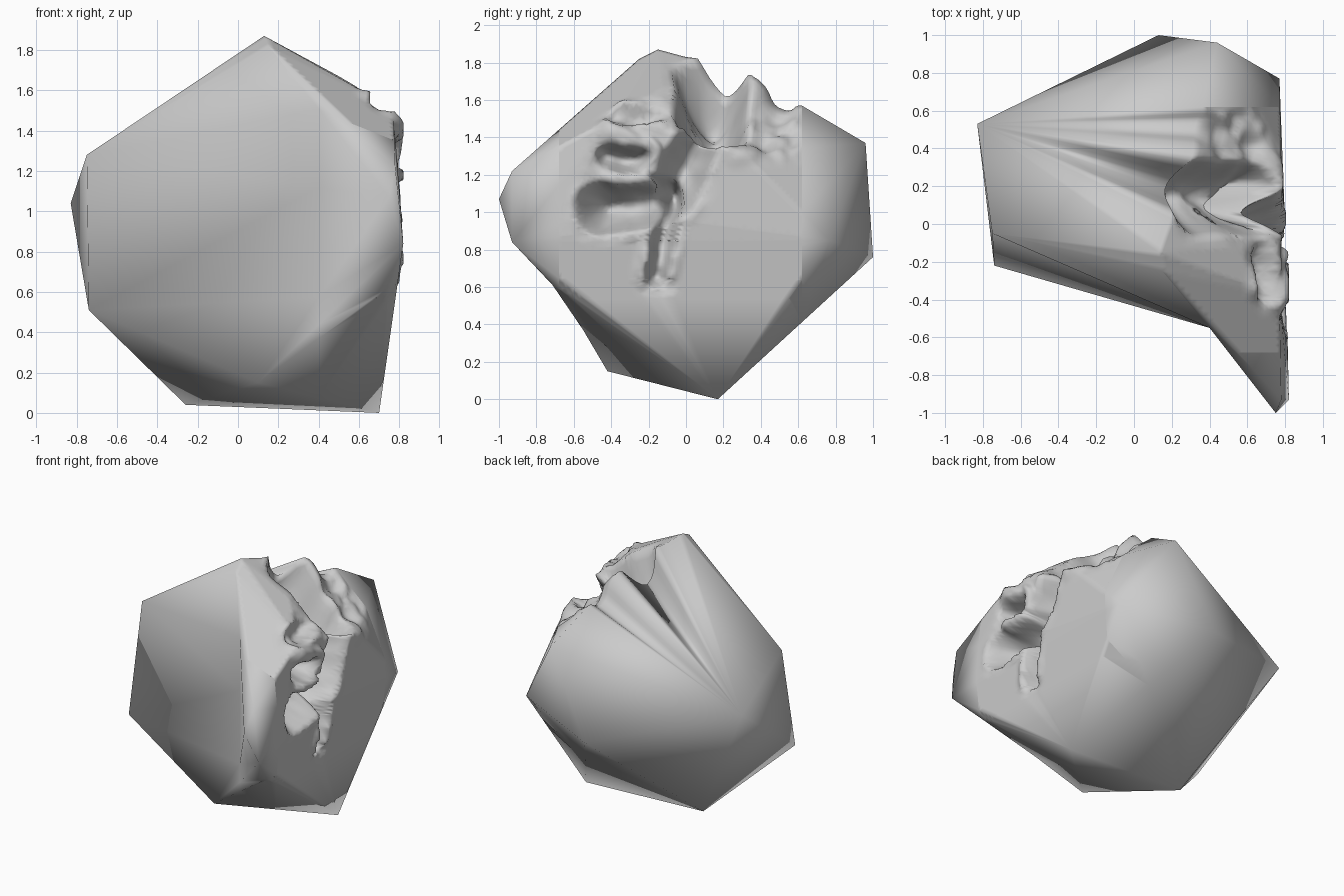
import bpy, bmesh
from mathutils import Vector, noise
from mathutils.geometry import intersect_point_line

if "Cube" in bpy.data.objects:
    bpy.data.objects.remove(bpy.data.objects["Cube"])

# Corner points of the boulder
CORNERS = [
    (0.13, -0.15, 1.87), (-0.75, -0.05, 1.28), (-0.74, -0.22, 0.51),
    (-0.83, 0.53, 1.04), (-0.26, 0.17, 0.04), (0.10, -0.42, 0.15),
    (0.70, 0.17, 0.0), (0.77, 0.77, 0.85), (0.44, 0.96, 1.37),
    (0.13, 1.0, 0.76), (0.75, -1.0, 1.07), (0.82, -0.93, 0.84),
    (0.74, -0.72, 0.62), (0.78, -0.93, 1.22), (0.77, -0.38, 1.51),
    (0.30, 0.33, 1.74), (0.78, 0.30, 1.32), (0.80, 0.0, 0.95),
    (0.15, -0.25, 1.82), (0.50, -0.12, 1.67)]

bm = bmesh.new()
for p in CORNERS:
    bm.verts.new(p)
bmesh.ops.convex_hull(bm, input=bm.verts)
loose = [v for v in bm.verts if not v.link_faces]
if loose:
    bmesh.ops.delete(bm, geom=loose, context='VERTS')
bmesh.ops.recalc_face_normals(bm, faces=bm.faces[:])


def cut(co, no, keep):
    """Cut only the faces on one side of the boulder, then triangulate."""
    bm.normal_update()
    faces = [f for f in bm.faces if keep(f.normal)]
    edges = {e for f in faces for e in f.edges}
    verts = {v for f in faces for v in f.verts}
    bmesh.ops.bisect_plane(bm, geom=list(verts) + list(edges) + faces,
                           dist=1e-5, plane_co=co, plane_no=no)
    bmesh.ops.triangulate(bm, faces=[f for f in bm.faces if len(f.verts) > 3])
    bm.normal_update()


# Hollow the front where it flares out to the right-hand point
cut((0.4, 0, 0), (1, 0, 0), lambda n: n.y < -0.3)
for v in bm.verts:
    if abs(v.co.x - 0.4) < 0.01 and v.co.y < -0.55:
        v.co.y = -0.55


# Refine only the crumpled right/top side
def in_zone(p):
    return p.x > 0.1 and -0.68 < p.y < 0.62 and p.z > 0.54


for co, no in (((0, -0.68, 0), (0, 1, 0)), ((0, 0.62, 0), (0, 1, 0)),
               ((0, 0, 0.54), (0, 0, 1))):
    cut(co, no, lambda n: n.x > 0.1)
for i in range(10):
    edges = [e for e in bm.edges if e.calc_length() > 0.04
             and in_zone((e.verts[0].co + e.verts[1].co) / 2)
             and any(f.normal.x > 0.1 for f in e.link_faces)]
    if not edges:
        break
    bmesh.ops.subdivide_edges(bm, edges=edges, cuts=1)
    bmesh.ops.triangulate(bm, faces=[f for f in bm.faces if len(f.verts) > 3])
    bm.normal_update()

# Grooves and lumps: start, end, radius, push
FOLDS = [
    ((0.36, 0.14, 1.70), (0.64, 0.14, 1.50), 0.21, (-0.20, 0.0, -0.36)),
    ((0.70, 0.08, 1.42), (0.80, -0.07, 1.1), 0.14, (-0.28, 0.0, 0.0)),
    ((0.80, -0.08, 1.1), (0.78, -0.16, 0.66), 0.07, (-0.15, 0.0, 0.0)),
    ((0.80, -0.46, 1.02), (0.80, -0.16, 1.06), 0.15, (-0.28, 0.05, 0.0)),
    ((0.78, -0.42, 1.30), (0.78, -0.28, 1.28), 0.07, (-0.14, 0.0, 0.0)),
    ((0.74, -0.36, 1.55), (0.66, -0.16, 1.48), 0.09, (-0.08, 0.0, -0.06)),
    ((0.77, -0.40, 1.40), (0.76, -0.20, 1.32), 0.09, (0.04, 0.04, 0.0)),
    ((0.80, -0.40, 1.17), (0.80, -0.24, 1.15), 0.06, (0.10, 0.04, 0.0)),
    ((0.36, 0.50, 1.62), (0.52, 0.44, 1.55), 0.15, (-0.02, 0.0, -0.09)),
    ((0.70, 0.30, 1.40), (0.60, 0.55, 1.42), 0.14, (-0.03, 0.0, -0.03)),
]


def seg_dist(p, a, b):
    a, b = Vector(a), Vector(b)
    q, t = intersect_point_line(p, a, b)
    return (p - (a + (b - a) * max(0.0, min(1.0, t)))).length


moves = []
for v in bm.verts:
    shift, near = Vector(), 0.0
    for a, b, r, push in FOLDS:
        k = max(0.0, 1 - seg_dist(v.co, a, b) / r)
        shift += Vector(push) * (k * k * (3 - 2 * k)) ** 0.6
        near = max(near, max(0.0, 1 - seg_dist(v.co, a, b) / (r + 0.06)))
    n = noise.noise(v.co * 6.0) + 0.4 * noise.noise(v.co * 13.0)
    fade = max(0.0, min(1.0, (v.co.y + 0.66) / 0.1, (0.62 - v.co.y) / 0.06))
    moves.append((v, (shift + v.normal * n * 0.05 * min(1.0, near * 2)) * fade))
for v, s in moves:
    v.co += s
    v.co.x = min(v.co.x, 0.82)

bmesh.ops.recalc_face_normals(bm, faces=bm.faces[:])
for f in bm.faces:
    f.smooth = True
mesh = bpy.data.meshes.new("boulder")
bm.to_mesh(mesh)
bm.free()
rock = bpy.data.objects.new("boulder", mesh)
bpy.context.collection.objects.link(rock)
